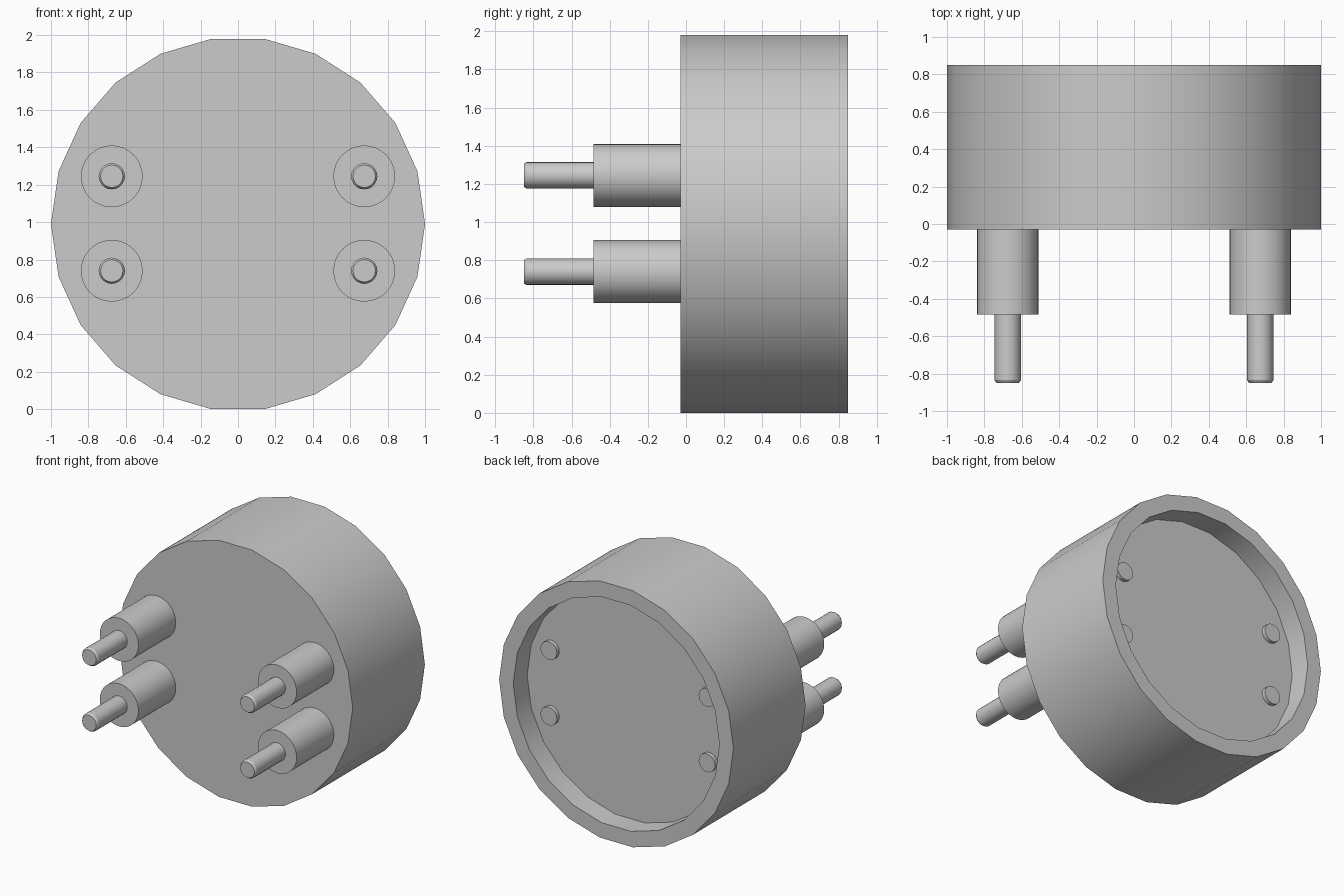
import bpy, bmesh
from math import sin, cos, pi, radians

if "Cube" in bpy.data.objects:
    bpy.data.objects.remove(bpy.data.objects["Cube"])


def lathe(name, profile, sides, x=0.0, z=0.0):
    """Spin (radius, y) points round an axis parallel to y; radius 0 makes a pole."""
    bm = bmesh.new()
    rings = []
    for r, y in profile:
        if r == 0:
            rings.append([bm.verts.new((0, y, 0))])
        else:
            rings.append([bm.verts.new((r * cos(2 * pi * i / sides), y,
                                        r * sin(2 * pi * i / sides)))
                          for i in range(sides)])
    for a, b in zip(rings, rings[1:]):
        for i in range(sides):
            j = (i + 1) % sides
            if len(a) == 1:
                bm.faces.new((a[0], b[i], b[j]))
            elif len(b) == 1:
                bm.faces.new((a[i], b[0], a[j]))
            else:
                bm.faces.new((a[i], b[i], b[j], a[j]))
    bmesh.ops.recalc_face_normals(bm, faces=bm.faces)
    mesh = bpy.data.meshes.new(name)
    bm.to_mesh(mesh)
    bm.free()
    ob = bpy.data.objects.new(name, mesh)
    ob.location = (x, 0, z)
    bpy.context.collection.objects.link(ob)
    bpy.ops.object.select_all(action='DESELECT')
    ob.select_set(True)
    bpy.context.view_layer.objects.active = ob
    bpy.ops.object.shade_smooth_by_angle(angle=radians(30))
    return ob


# 22-sided drum with a closed front and a shallow recess in the back
lathe("drum_body",
      [(0, -0.03), (1, -0.03), (1, 0.41), (1, 0.85),
       (0.88, 0.85), (0.88, 0.68), (0, 0.68)], 22, z=0.99)

# Four stepped prongs: thick sleeve and thin rod, rod ends showing in the recess
for side, x in (("left", -0.675), ("right", 0.675)):
    for level, z in (("lower", 0.74), ("upper", 1.245)):
        lathe(f"{side}_{level}_sleeve",
              [(0, -0.485), (0.165, -0.485), (0.165, 0.0), (0, 0.0)], 32, x, z)
        lathe(f"{side}_{level}_rod",
              [(0, -0.85), (0.06, -0.85), (0.07, -0.835),
               (0.07, 0.71), (0, 0.71)], 20, x, z)
